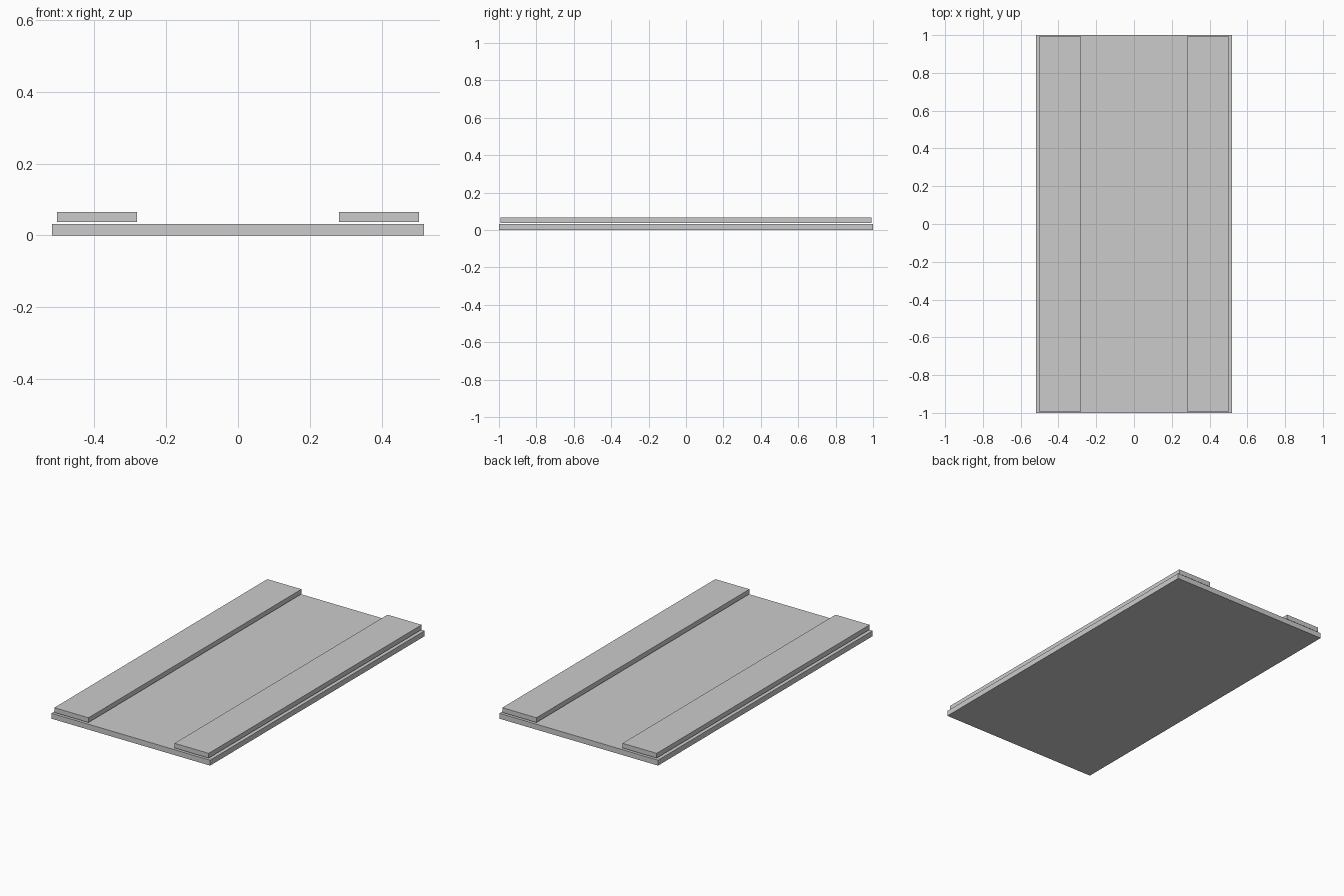
import bpy

if "Cube" in bpy.data.objects:
    bpy.data.objects.remove(bpy.data.objects["Cube"])


def box(name, x, y, z):
    """Axis-aligned box from (min, max) ranges."""
    bpy.ops.mesh.primitive_cube_add(
        size=1, location=[(a + b) / 2 for a, b in (x, y, z)])
    ob = bpy.context.object
    ob.name = name
    ob.scale = [b - a for a, b in (x, y, z)]
    bpy.ops.object.transform_apply(location=False, rotation=False, scale=True)
    return ob


# Wide base slab
box("base_slab", (-0.518, 0.518), (-1, 1), (0, 0.032))

# Raised strips along both long edges, with a thin gap above the slab
for side, x in (("left", (-0.504, -0.281)), ("right", (0.281, 0.504))):
    box(side + "_strip", x, (-0.993, 0.993), (0.038, 0.066))
